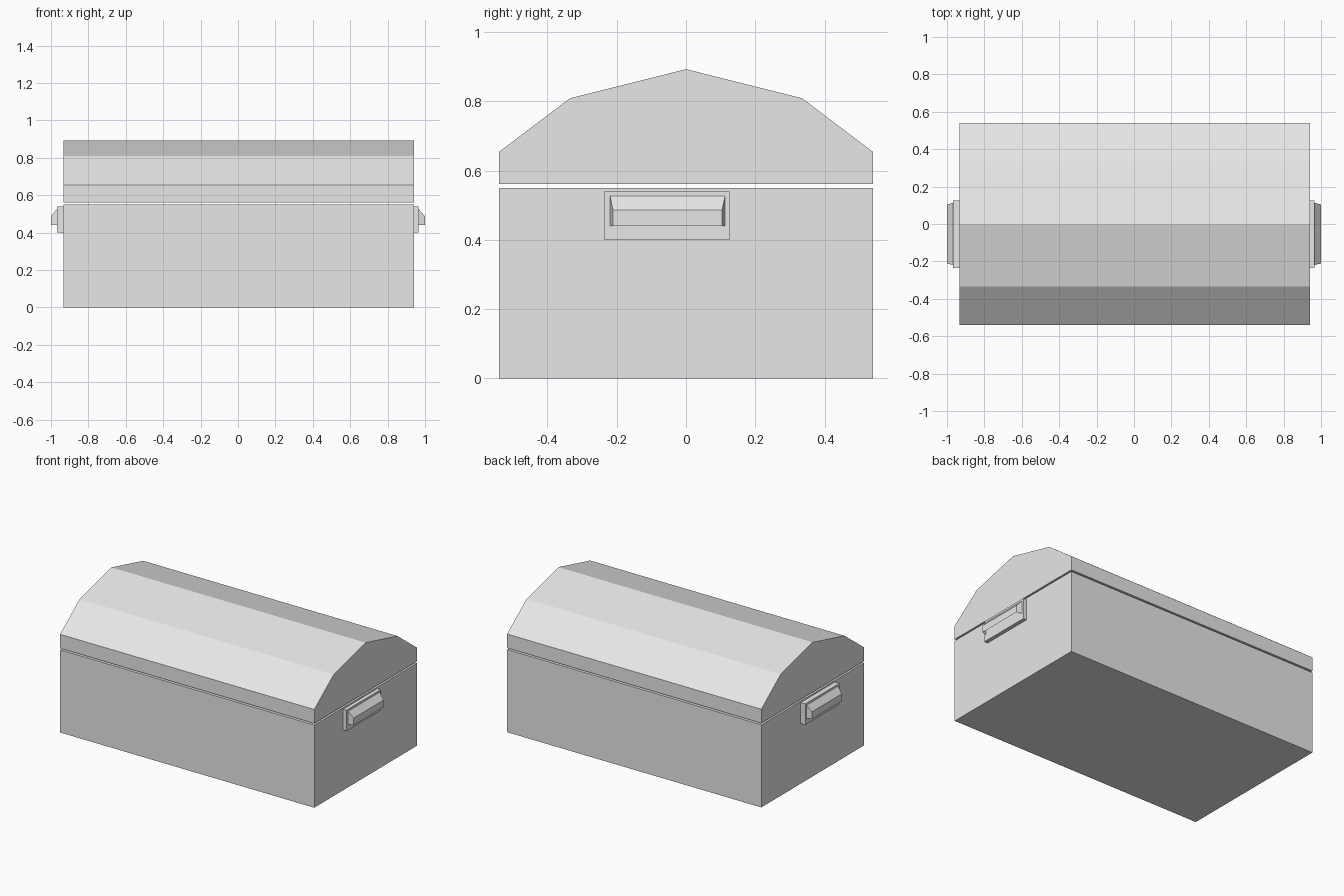
import bpy
import bmesh

default = bpy.data.objects.get("Cube")
if default:
    bpy.data.objects.remove(default, do_unlink=True)

grey = bpy.data.materials.new("light_grey")
grey.use_nodes = True
grey.diffuse_color = (0.8, 0.8, 0.8, 1)
grey.node_tree.nodes["Principled BSDF"].inputs["Base Color"].default_value = (0.8, 0.8, 0.8, 1)

X_MIN, X_MAX, HALF_DEPTH = -0.933, 0.94, 0.54


def add_object(name, bm):
    bmesh.ops.recalc_face_normals(bm, faces=bm.faces)
    mesh = bpy.data.meshes.new(name)
    bm.to_mesh(mesh)
    bm.free()
    mesh.materials.append(grey)
    obj = bpy.data.objects.new(name, mesh)
    bpy.context.collection.objects.link(obj)
    return obj


def extrude_profile(name, profile, x0, x1):
    """Sweep a closed (y, z) outline along x."""
    bm = bmesh.new()
    face = bm.faces.new([bm.verts.new((x0, y, z)) for y, z in profile])
    swept = bmesh.ops.extrude_face_region(bm, geom=[face], use_keep_orig=True)
    moved = [g for g in swept["geom"] if isinstance(g, bmesh.types.BMVert)]
    bmesh.ops.translate(bm, verts=moved, vec=(x1 - x0, 0, 0))
    return add_object(name, bm)


def rectangle(y0, y1, z0, z1):
    return [(y0, z0), (y1, z0), (y1, z1), (y0, z1)]


def grip(name, base_x, outer_x):
    """Tapered pull, open underneath and against its plate."""
    bm = bmesh.new()
    base = [bm.verts.new((base_x, y, z)) for y, z in rectangle(-0.219, 0.113, 0.44, 0.527)]
    outer = [bm.verts.new((outer_x, y, z)) for y, z in rectangle(-0.211, 0.104, 0.44, 0.487)]
    bm.faces.new(outer)
    for i in (1, 2, 3):
        j = (i + 1) % 4
        bm.faces.new((base[i], base[j], outer[j], outer[i]))
    obj = add_object(name, bm)
    # the open shell must face away from the chest
    front = obj.data.polygons[0]
    if front.normal.x * outer_x < 0:
        obj.data.flip_normals()
    return obj


# Chest body
extrude_profile("chest_body", rectangle(-HALF_DEPTH, HALF_DEPTH, 0, 0.55), X_MIN, X_MAX)

# Faceted lid, floating just above the body
half_arch = [(HALF_DEPTH, 0.561), (HALF_DEPTH, 0.654), (0.335, 0.809)]
lid_profile = half_arch + [(0, 0.893)] + [(-y, z) for y, z in reversed(half_arch)]
extrude_profile("lid", lid_profile, X_MIN, X_MAX)

# Handle plate and grip on each end
for side, wall, plate, tip in (("left", X_MAX, 0.965, 1.0), ("right", X_MIN, -0.967, -1.0)):
    extrude_profile(side + "_handle_plate", rectangle(-0.235, 0.125, 0.40, 0.54), wall, plate)
    grip(side + "_handle_grip", plate, tip)
